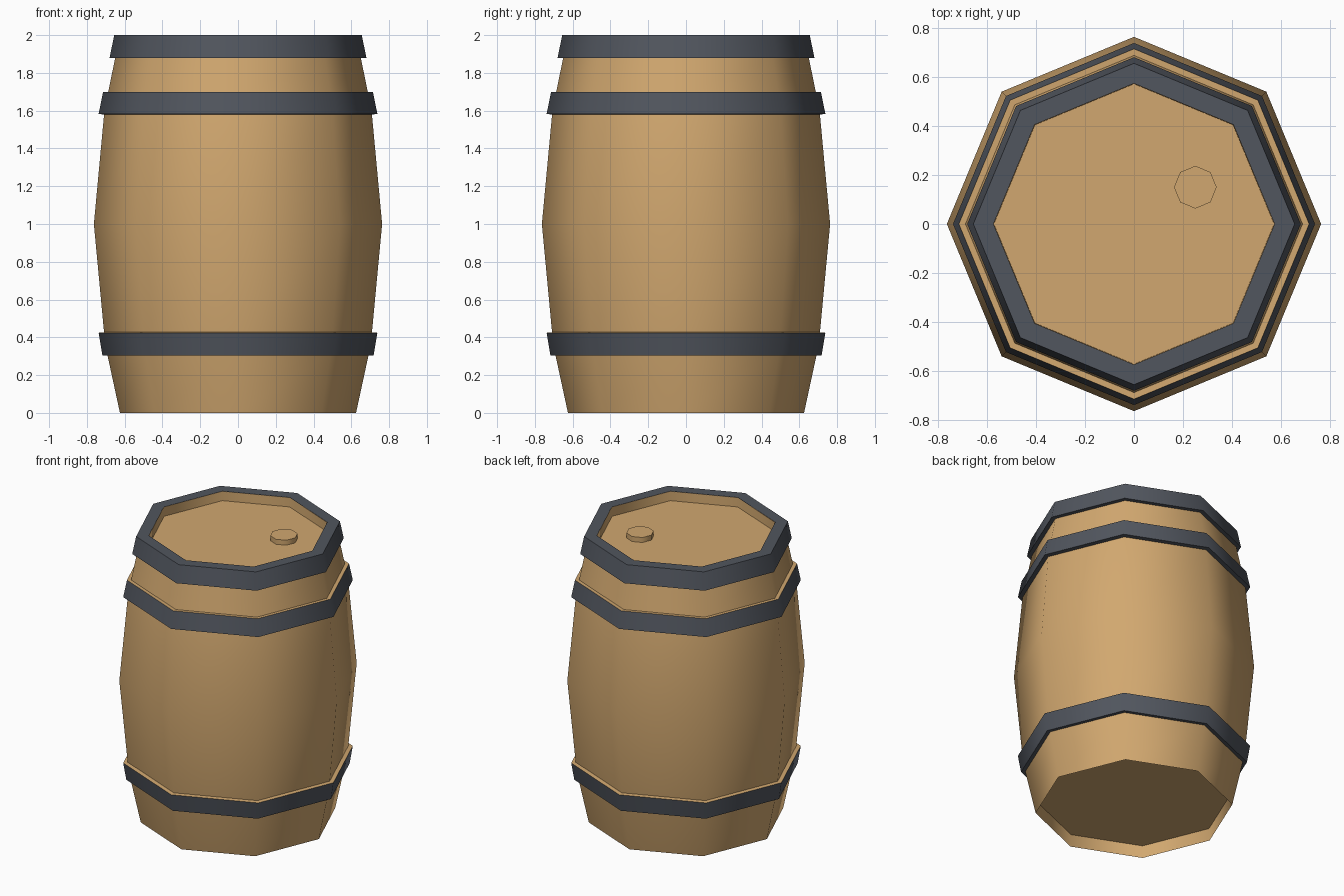
import bpy
import math
from mathutils import Vector

SIDES = 8

if "Cube" in bpy.data.objects:
    bpy.data.objects.remove(bpy.data.objects["Cube"], do_unlink=True)


def make_material(name, rgb):
    mat = bpy.data.materials.new(name)
    mat.use_nodes = True
    color = (*rgb, 1.0)
    mat.diffuse_color = color
    mat.node_tree.nodes["Principled BSDF"].inputs["Base Color"].default_value = color
    return mat


wood = make_material("warm wood", (0.64, 0.39, 0.16))
iron = make_material("dark iron", (0.082, 0.092, 0.112))


def lathe(name, profile, mats, loop=False, cap_start=False, cap_end=False, center=(0, 0)):
    """Turn a (radius, height) profile, listed upward on the outside, around z."""
    verts, faces = [], []
    for r, z in profile:
        for i in range(SIDES):
            a = math.tau * i / SIDES
            verts.append((r * math.cos(a), r * math.sin(a), z))
    n = len(profile)
    for k in range(n if loop else n - 1):
        lo, hi = k * SIDES, (k + 1) % n * SIDES
        for i in range(SIDES):
            j = (i + 1) % SIDES
            faces.append((lo + i, lo + j, hi + j, hi + i))
    if cap_start:
        faces.append(tuple(reversed(range(SIDES))))
    if cap_end:
        faces.append(tuple(range((n - 1) * SIDES, n * SIDES)))
    mesh = bpy.data.meshes.new(name)
    mesh.from_pydata(verts, [], faces)
    mesh.update()
    for m in mats:
        mesh.materials.append(m)
    obj = bpy.data.objects.new(name, mesh)
    obj.location = Vector((*center, 0))
    bpy.context.collection.objects.link(obj)
    bpy.ops.object.select_all(action="DESELECT")
    obj.select_set(True)
    bpy.context.view_layer.objects.active = obj
    # Eight-sided corners stay soft, rims and ledges stay sharp
    bpy.ops.object.shade_smooth_by_angle(angle=math.radians(50))
    return obj


# Recessed floor, bulging staves, and the recessed lid inside the rim
lathe("staves_and_lid",
      [(0.62, 0.085), (0.625, 0), (0.692, 0.31), (0.709, 0.425), (0.763, 1.0),
       (0.709, 1.58), (0.687, 1.70), (0.65, 1.88), (0.63, 1.99), (0.573, 1.999),
       (0.571, 1.935)],
      [wood], cap_start=True, cap_end=True)


def hoop(name, profile, wooden_ledge):
    """Profile runs outer bottom, outer top, inner top, inner bottom."""
    obj = lathe(name, profile, [iron, wood], loop=True)
    if wooden_ledge:
        for face in obj.data.polygons:
            if face.normal.z > 0.9:
                face.material_index = 1


# Iron hoops; the lower two carry a wooden ledge on top
hoop("lower_hoop", [(0.718, 0.305), (0.738, 0.424), (0.68, 0.43), (0.66, 0.308)], True)
hoop("upper_hoop", [(0.738, 1.583), (0.714, 1.70), (0.66, 1.698), (0.68, 1.576)], True)
hoop("rim_hoop", [(0.68, 1.88), (0.655, 2.0), (0.574, 2.0), (0.6, 1.88)], False)

# Bung on the lid
lathe("bung", [(0.087, 1.93), (0.087, 1.97)], [wood],
      cap_start=True, cap_end=True, center=(0.25, 0.15))
